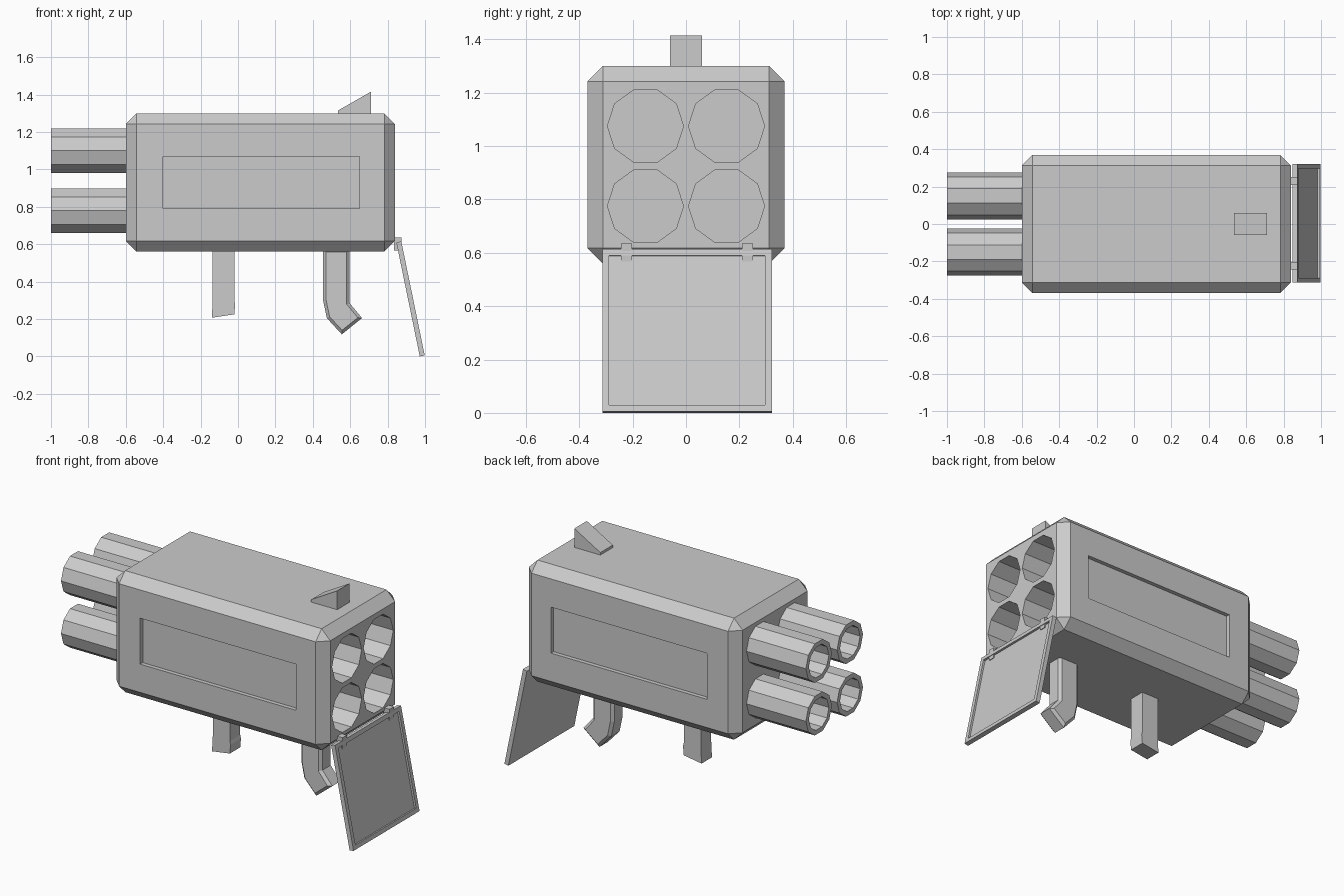
import bpy, bmesh, math
from mathutils import Matrix, Vector

if "Cube" in bpy.data.objects:
    bpy.data.objects.remove(bpy.data.objects["Cube"])


def finish(bm, name):
    bmesh.ops.recalc_face_normals(bm, faces=bm.faces[:])
    me = bpy.data.meshes.new(name)
    bm.to_mesh(me)
    bm.free()
    ob = bpy.data.objects.new(name, me)
    bpy.context.collection.objects.link(ob)
    return ob


def prism(bm, pts, axis, a, b):
    """Extrude a 2D profile along x (points are y,z) or y (points are x,z)."""
    place = (lambda p, t: (t, p[0], p[1])) if axis == 'x' else (lambda p, t: (p[0], t, p[1]))
    lo = [bm.verts.new(place(p, a)) for p in pts]
    hi = [bm.verts.new(place(p, b)) for p in pts]
    caps = [bm.faces.new(lo), bm.faces.new(hi)]
    n = len(pts)
    for i in range(n):
        j = (i + 1) % n
        bm.faces.new((lo[i], lo[j], hi[j], hi[i]))
    bmesh.ops.recalc_face_normals(bm, faces=bm.faces[:])
    return caps


def box(bm, x0, x1, y0, y1, z0, z1):
    return prism(bm, [(x0, z0), (x1, z0), (x1, z1), (x0, z1)], 'y', y0, y1)


def decagon(cy, cz, r):
    return [(cy + r * math.cos(math.tau * i / 10), cz + r * math.sin(math.tau * i / 10))
            for i in range(10)]


# Chamfered housing
bm = bmesh.new()
box(bm, -0.60, 0.84, -0.37, 0.37, 0.56, 1.30)
bmesh.ops.bevel(bm, geom=bm.edges[:], offset=0.058, segments=1, affect='EDGES')
body = finish(bm, "housing")

# Front bores and side panel recesses cut from the housing
bm = bmesh.new()
for cy in (-0.152, 0.152):
    for cz in (0.775, 1.075):
        prism(bm, decagon(cy, cz, 0.1425), 'x', -0.56, 0.95)
for s in (-1, 1):
    y0, y1 = sorted((s * 0.345, s * 0.45))
    box(bm, -0.40, 0.65, y0, y1, 0.79, 1.07)
cutter = finish(bm, "housing_cutter")
cutter.hide_render = True
mod = body.modifiers.new("cut", 'BOOLEAN')
mod.operation, mod.solver, mod.object = 'DIFFERENCE', 'EXACT', cutter
bpy.context.view_layer.objects.active = body
bpy.ops.object.modifier_apply(modifier=mod.name)
bpy.data.objects.remove(cutter)

# Four hollow rear tubes
for cy in (-0.15, 0.15):
    for cz in (0.78, 1.10):
        bm = bmesh.new()
        end = prism(bm, decagon(cy, cz, 0.125), 'x', -1.0, -0.58)[0]
        bmesh.ops.inset_region(bm, faces=[end], thickness=0.03 * math.cos(math.pi / 10))
        inner = bmesh.ops.extrude_discrete_faces(bm, faces=[end])['faces'][0]
        bmesh.ops.translate(bm, verts=inner.verts[:], vec=(0.40, 0, 0))
        finish(bm, "rear_tube")

# Wedge sight on top
bm = bmesh.new()
prism(bm, [(0.535, 1.29), (0.71, 1.29), (0.71, 1.415), (0.535, 1.315)], 'y', -0.06, 0.06)
finish(bm, "sight")

# Straight forward grip
bm = bmesh.new()
prism(bm, [(-0.135, 0.57), (-0.02, 0.57), (-0.02, 0.30), (-0.015, 0.28),
           (-0.02, 0.225), (-0.14, 0.207), (-0.135, 0.30)], 'y', -0.05, 0.05)
finish(bm, "front_grip")

# Bent rear grip with chamfered sides
bm = bmesh.new()
caps = prism(bm, [(0.455, 0.575), (0.597, 0.575), (0.597, 0.285), (0.663, 0.205),
                  (0.555, 0.118), (0.475, 0.205), (0.455, 0.30)], 'y', -0.055, 0.055)
rim = list({e for f in caps for e in f.edges})
bmesh.ops.bevel(bm, geom=rim, offset=0.016, segments=1, affect='EDGES')
finish(bm, "rear_grip")

# Hinged cover hanging open, with a recessed outer face
bm = bmesh.new()
box(bm, -0.0135, 0.0135, -0.3175, 0.3175, -0.311, 0.311)
face = max(bm.faces, key=lambda f: f.calc_center_median().x)
bmesh.ops.inset_region(bm, faces=[face], thickness=0.036)
panel = bmesh.ops.extrude_discrete_faces(bm, faces=[face])['faces'][0]
bmesh.ops.translate(bm, verts=panel.verts[:], vec=(-0.012, 0, 0))
bmesh.ops.transform(bm, verts=bm.verts[:], matrix=Matrix.Translation(Vector((0.9225, 0.004, 0.3075)))
                    @ Matrix.Rotation(math.radians(-11.6), 4, 'Y'))
finish(bm, "cover")

# Hinge blocks
for cy in (-0.223, 0.23):
    bm = bmesh.new()
    box(bm, 0.835, 0.875, cy - 0.021, cy + 0.021, 0.567, 0.635)
    finish(bm, "hinge")
